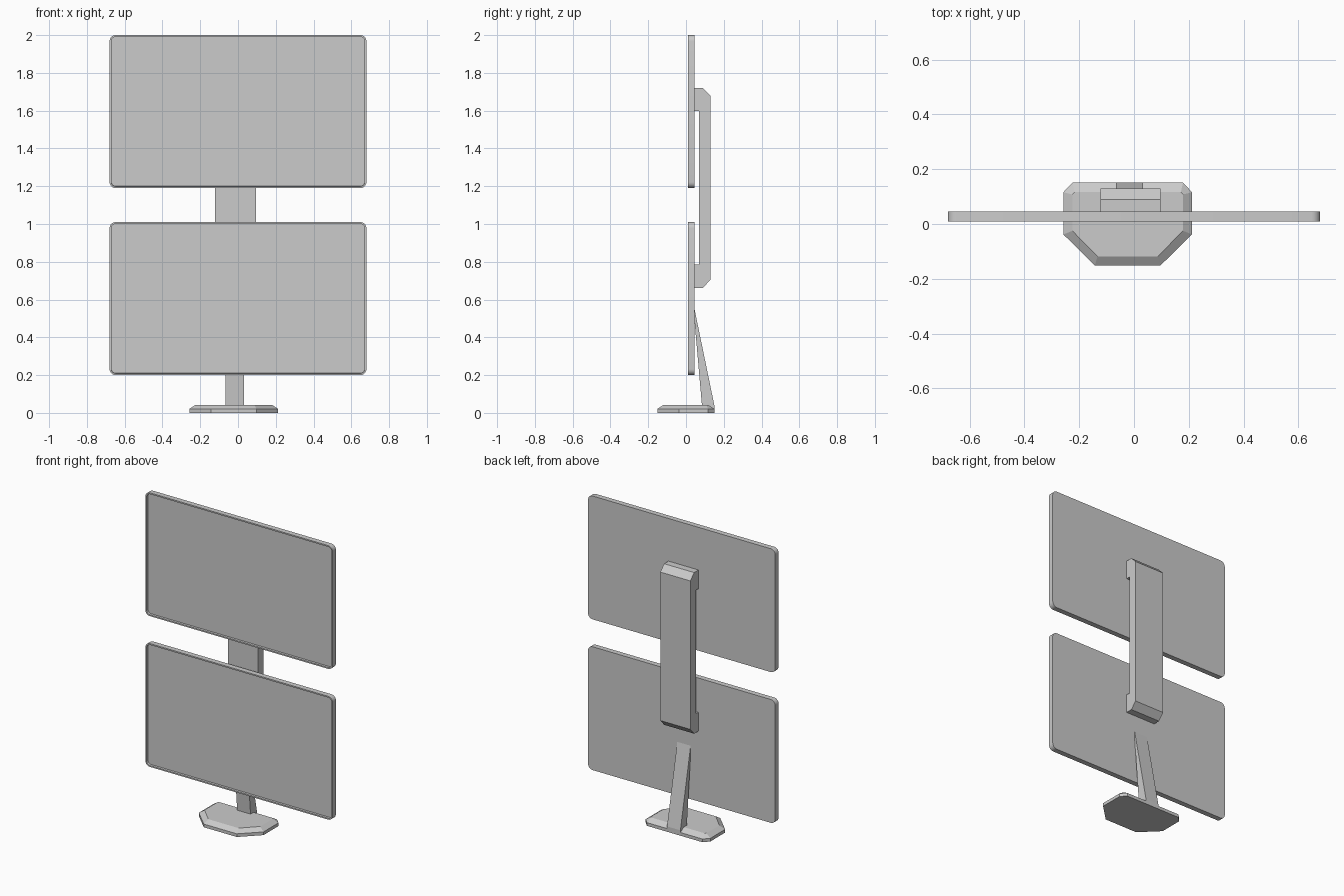
import bpy, bmesh, math
from mathutils import Vector

if "Cube" in bpy.data.objects:
    bpy.data.objects.remove(bpy.data.objects["Cube"])


def finish(bm, name):
    bmesh.ops.recalc_face_normals(bm, faces=bm.faces)
    mesh = bpy.data.meshes.new(name)
    bm.to_mesh(mesh)
    bm.free()
    ob = bpy.data.objects.new(name, mesh)
    bpy.context.collection.objects.link(ob)
    return ob


def loft(bm, rings):
    """Closed solid through matching rings of points; returns the first cap."""
    vs = [[bm.verts.new(p) for p in r] for r in rings]
    n = len(vs[0])
    for a, b in zip(vs, vs[1:]):
        for i in range(n):
            j = (i + 1) % n
            bm.faces.new((a[i], a[j], b[j], b[i]))
    first = bm.faces.new(vs[0])
    bm.faces.new(vs[-1])
    return first


def side_profile(name, yz, x0, x1):
    bm = bmesh.new()
    loft(bm, [[(x, y, z) for y, z in yz] for x in (x0, x1)])
    return finish(bm, name)


def rounded_rect(hw, z0, z1, r, seg=5):
    pts = []
    corners = [(hw - r, z1 - r), (-hw + r, z1 - r), (-hw + r, z0 + r), (hw - r, z0 + r)]
    for q, (cx, cz) in enumerate(corners):
        for i in range(seg + 1):
            a = math.pi / 2 * (q + i / seg)
            pts.append((cx + r * math.cos(a), cz + r * math.sin(a)))
    return pts


def monitor(name, z0):
    bm = bmesh.new()
    outline = rounded_rect(0.68, z0, z0 + 0.81, 0.032)
    front = loft(bm, [[(x, y, z) for x, z in outline] for y in (0.01, 0.045)])
    bmesh.ops.recalc_face_normals(bm, faces=bm.faces)
    # thin rim around a recessed display
    bmesh.ops.inset_region(bm, faces=[front], thickness=0.009)
    bmesh.ops.inset_region(bm, faces=[front], thickness=0.001)
    for v in front.verts:
        v.co += Vector((0, 0.014, 0))
    ob = finish(bm, name)
    bpy.ops.object.select_all(action='DESELECT')
    ob.select_set(True)
    bpy.context.view_layer.objects.active = ob
    bpy.ops.object.shade_smooth_by_angle(angle=math.radians(30))


# two stacked displays
monitor("lower_monitor", 0.20)
monitor("upper_monitor", 1.19)

# bracket joining the displays at the back
side_profile("rear_bracket", [
    (0.045, 1.72), (0.09, 1.72), (0.129, 1.68), (0.129, 0.705), (0.09, 0.662),
    (0.045, 0.662), (0.045, 0.785), (0.07, 0.785), (0.07, 1.597), (0.045, 1.597)],
    -0.122, 0.096)

# leaning neck
side_profile("neck", [
    (0.044, 0.555), (0.151, 0.035), (0.151, 0.0), (0.088, 0.0), (0.044, 0.50)],
    -0.065, 0.032)

# bevelled base foot: half outlines mirrored about the foot's own centre line
CX = -0.023


def foot_ring(half, z):
    left = [(-x, y) for x, y in reversed(half)]
    return [(CX + x, y, z) for x, y in half + left]


outer = [(0.12, -0.151), (0.235, -0.038), (0.235, 0.116), (0.202, 0.151)]
inner = [(0.110, -0.118), (0.202, -0.025), (0.202, 0.108), (0.194, 0.116)]
bm = bmesh.new()
loft(bm, [foot_ring(outer, 0.0), foot_ring(outer, 0.021), foot_ring(inner, 0.043)])
finish(bm, "base_foot")
